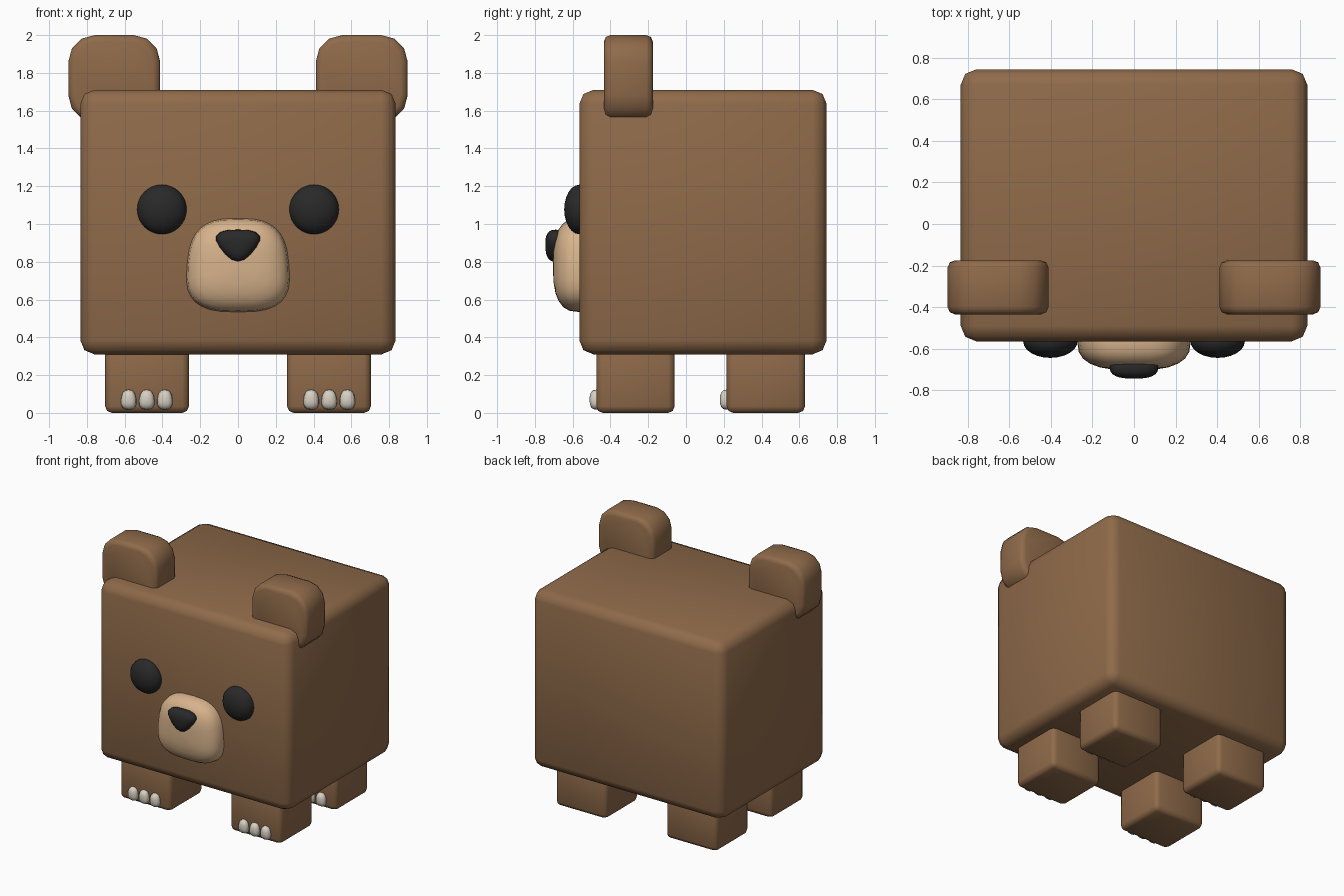
import bpy, bmesh, math
from math import sin, cos, pi

if "Cube" in bpy.data.objects:
    bpy.data.objects.remove(bpy.data.objects["Cube"])


def material(name, colour):
    m = bpy.data.materials.new(name)
    m.diffuse_color = (*colour, 1)
    m.use_nodes = True
    m.node_tree.nodes["Principled BSDF"].inputs["Base Color"].default_value = m.diffuse_color
    return m


BROWN = material("brown fur", (0.275, 0.145, 0.068))
TAN = material("tan muzzle", (0.68, 0.45, 0.26))
BLACK = material("soft black", (0.022, 0.022, 0.022))
IVORY = material("ivory claw", (0.68, 0.63, 0.54))


def finish(name, bm, mat, angle=40):
    bmesh.ops.recalc_face_normals(bm, faces=bm.faces)
    me = bpy.data.meshes.new(name)
    bm.to_mesh(me)
    bm.free()
    me.materials.append(mat)
    ob = bpy.data.objects.new(name, me)
    bpy.context.collection.objects.link(ob)
    bpy.ops.object.select_all(action='DESELECT')
    ob.select_set(True)
    bpy.context.view_layer.objects.active = ob
    bpy.ops.object.shade_smooth_by_angle(angle=math.radians(angle))
    return ob


def box(name, lo, hi, bevel, segments=2, side_round=0):
    """Rounded box; side_round first rounds the four edges along y."""
    bm = bmesh.new()
    bmesh.ops.create_cube(bm, size=1)
    for v in bm.verts:
        for i in range(3):
            v.co[i] = (lo[i] + hi[i]) / 2 + v.co[i] * (hi[i] - lo[i])
    if side_round:
        edges = [e for e in bm.edges
                 if abs(e.verts[0].co.y - e.verts[1].co.y) > 0.01]
        bmesh.ops.bevel(bm, geom=edges, offset=side_round, segments=3,
                        profile=0.5, affect='EDGES')
        edges = [e for e in bm.edges
                 if abs(e.verts[0].co.y - e.verts[1].co.y) < 0.001]
    else:
        edges = list(bm.edges)
    bmesh.ops.bevel(bm, geom=edges, offset=bevel, segments=segments,
                    profile=0.5, affect='EDGES')
    return finish(name, bm, BROWN, 60)


def blob(name, centre, outline, depth, power, mat, rings=6):
    """Closed pillow: an x-z outline shrinking towards its front and back."""
    bm = bmesh.new()
    cx, cy, cz = centre
    loops = []
    for k in range(-rings + 1, rings):
        a = k / rings * pi / 2
        s = cos(a) ** (2 / power)
        y = cy + math.copysign(abs(sin(a)) ** (2 / power), a) * depth
        loops.append([bm.verts.new((cx + x * s, y, cz + z * s))
                      for x, z in outline])
    n = len(outline)
    for p, q in zip(loops, loops[1:]):
        for i in range(n):
            j = (i + 1) % n
            bm.faces.new((p[i], p[j], q[j], q[i]))
    for loop, y in ((loops[0], cy - depth), (loops[-1], cy + depth)):
        tip = bm.verts.new((cx, y, cz))
        for i in range(n):
            bm.faces.new((loop[i], loop[(i + 1) % n], tip))
    return finish(name, bm, mat, 80)


def oval(rx, rz, power=2, taper=0, n=32):
    """Superellipse outline, narrowing towards the top by taper."""
    pts = []
    for i in range(n):
        a = 2 * pi * i / n
        x = math.copysign(abs(cos(a)) ** (2 / power), cos(a))
        z = math.copysign(abs(sin(a)) ** (2 / power), sin(a))
        pts.append((x * rx * (1 - taper * z), z * rz))
    return pts


# Body
box("body", (-0.835, -0.565, 0.31), (0.835, 0.745, 1.71), 0.075)

# Muzzle and nose
blob("muzzle", (0, -0.565, 0.782), oval(0.27, 0.248, 2.9, 0.08), 0.14, 2.7, TAN)
half = [(0, 0.075), (0.055, 0.073), (0.095, 0.062), (0.115, 0.042),
        (0.117, 0.02), (0.10, -0.015), (0.07, -0.055), (0.035, -0.085)]
nose = half + [(0, -0.095)] + [(-x, z) for x, z in reversed(half[1:])]
blob("nose", (0, -0.69, 0.895), nose, 0.055, 2.6, BLACK)

for side, s in (("right", 1), ("left", -1)):
    def span(a, b):
        return sorted((s * a, s * b))

    # Eyes
    blob(side + "_eye", (s * 0.403, -0.565, 1.077), oval(0.131, 0.131),
         0.08, 2, BLACK)
    # Ears
    x0, x1 = span(0.412, 0.898)
    box(side + "_ear", (x0, -0.435, 1.54), (x1, -0.175, 2.0), 0.035, 2, 0.14)
    # Legs with three claws each
    for end, y0, y1 in (("front", -0.475, -0.06), ("back", 0.215, 0.63)):
        x0, x1 = span(0.26, 0.703)
        box(f"{end}_{side}_leg", (x0, y0, 0.0), (x1, y1, 0.40), 0.035)
        for i in range(3):
            blob(f"{end}_{side}_claw_{i + 1}",
                 (s * (0.387 + 0.096 * i), y0, 0.07),
                 oval(0.041, 0.053, 2.5, 0.12, 16), 0.036, 2.5, IVORY, 4)
